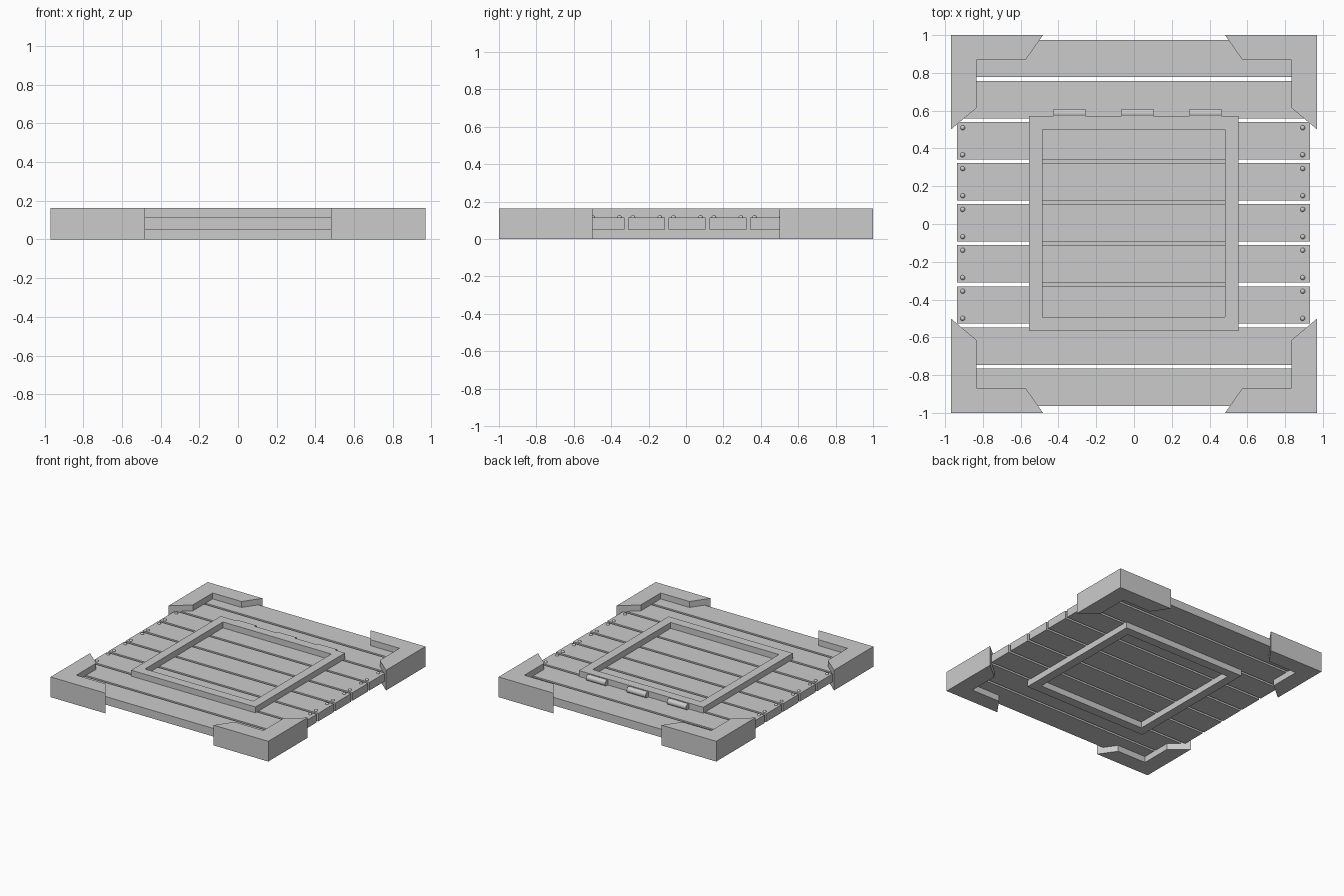
import bpy, bmesh
from mathutils import Matrix

if "Cube" in bpy.data.objects:
    bpy.data.objects.remove(bpy.data.objects["Cube"])


def make_object(name, bm):
    bmesh.ops.recalc_face_normals(bm, faces=bm.faces)
    mesh = bpy.data.meshes.new(name)
    bm.to_mesh(mesh)
    bm.free()
    ob = bpy.data.objects.new(name, mesh)
    bpy.context.collection.objects.link(ob)
    return ob


def add_box(bm, x0, x1, y0, y1, z0, z1):
    m = Matrix.Translation(((x0 + x1) / 2, (y0 + y1) / 2, (z0 + z1) / 2))
    m = m @ Matrix.Diagonal((x1 - x0, y1 - y0, z1 - z0, 1))
    bmesh.ops.create_cube(bm, size=1, matrix=m)


def smooth(ob):
    for p in ob.data.polygons:
        p.use_smooth = True
    ob.data.set_sharp_from_angle(angle=0.7)


HEIGHT = 0.163
PLANK_Z = (0.05, 0.115)
PITCH, HALF = 0.2175, 0.099

# Nine planks
for i in range(9):
    y = 0.006 + (i - 4) * PITCH
    bm = bmesh.new()
    add_box(bm, -0.938, 0.933, y - HALF, y + HALF, *PLANK_Z)
    make_object(f"plank_{i + 1}", bm)

# Nails on the five exposed planks
bm = bmesh.new()
for i in range(-2, 3):
    for x in (-0.907, 0.893):
        for dy in (-0.072, 0.072):
            m = Matrix.Translation((x, 0.005 + i * PITCH * 0.995 + dy, 0.114))
            bmesh.ops.create_uvsphere(bm, u_segments=12, v_segments=8, radius=0.013, matrix=m)
smooth(make_object("nails", bm))

# Corner brackets, mirrored to four corners
profile = [(0.97, 1.0), (0.482, 1.0), (0.575, 0.867), (0.833, 0.867), (0.833, 0.615), (0.97, 0.5)]
for sx, side in ((-1, "left"), (1, "right")):
    for sy, end in ((-1, "front"), (1, "back")):
        bm = bmesh.new()
        face = bm.faces.new([bm.verts.new((sx * x, sy * y, 0)) for x, y in profile])
        ext = bmesh.ops.extrude_face_region(bm, geom=[face], use_keep_orig=True)
        top = [g for g in ext["geom"] if isinstance(g, bmesh.types.BMVert)]
        bmesh.ops.translate(bm, verts=top, vec=(0, 0, HEIGHT))
        make_object(f"bracket_{end}_{side}", bm)

# Raised hatch frame: outer and inner rings bridged top and bottom
outer = (-0.555, 0.553, -0.567, 0.573)
inner = (-0.484, 0.481, -0.492, 0.5)


def ring(bm, r, z):
    x0, x1, y0, y1 = r
    return [bm.verts.new((x, y, z)) for x, y in ((x0, y0), (x1, y0), (x1, y1), (x0, y1))]


bm = bmesh.new()
rings = [ring(bm, r, z) for r, z in ((outer, 0), (outer, HEIGHT), (inner, HEIGHT), (inner, 0))]
for k in range(4):
    a, b = rings[k], rings[(k + 1) % 4]
    for j in range(4):
        n = (j + 1) % 4
        bm.faces.new((a[j], a[n], b[n], b[j]))
make_object("hatch_frame", bm)

# Thin panel closing the gaps within the hatch
bm = bmesh.new()
add_box(bm, *inner, 0.07, 0.095)
make_object("hatch_panel", bm)

# Hinge barrels along the back of the frame
for i, x in enumerate((-0.342, 0.018, 0.379)):
    bm = bmesh.new()
    m = Matrix.Translation((x, 0.586, 0.137)) @ Matrix.Rotation(1.5707963, 4, 'Y')
    bmesh.ops.create_cone(bm, cap_ends=True, segments=16, radius1=0.024, radius2=0.024, depth=0.168, matrix=m)
    smooth(make_object(f"hinge_{i + 1}", bm))
